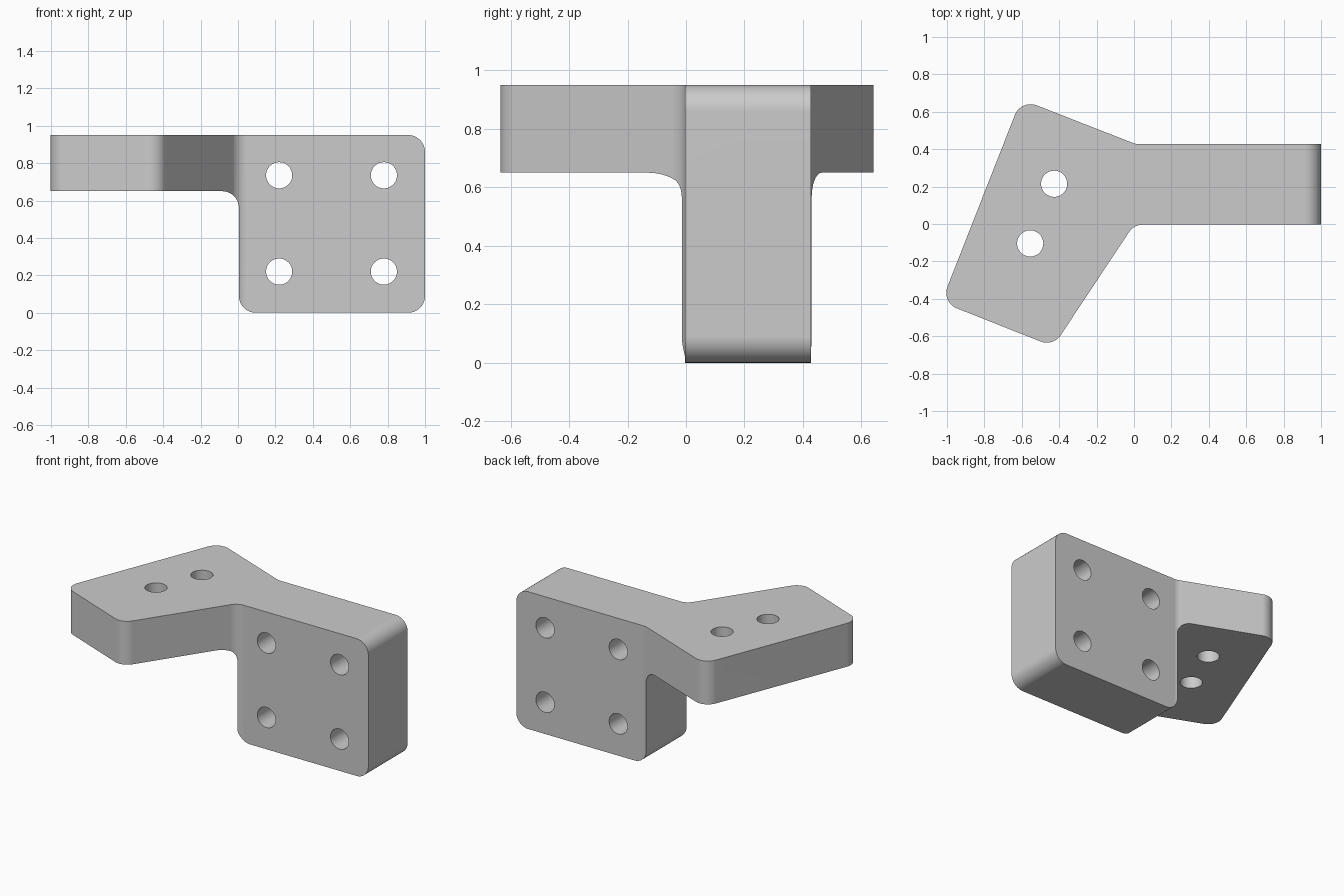
import bpy, bmesh, math
from mathutils import Vector, Matrix

cube = bpy.data.objects.get("Cube")
if cube:
    bpy.data.objects.remove(cube, do_unlink=True)

FILLET = 0.09
HOLE = 0.07

metal = bpy.data.materials.new("light grey")
metal.use_nodes = True
grey = (0.6, 0.6, 0.6, 1)
metal.diffuse_color = grey
metal.node_tree.nodes["Principled BSDF"].inputs["Base Color"].default_value = grey


def rounded(corners, steps=10):
    """Outline with an arc at every corner whose third value is a radius."""
    out = []
    for i, (x, y, r) in enumerate(corners):
        p = Vector((x, y))
        if r == 0:
            out.append(p)
            continue
        a = (Vector(corners[i - 1][:2]) - p).normalized()
        b = (Vector(corners[(i + 1) % len(corners)][:2]) - p).normalized()
        half = a.angle(b) / 2
        centre = p + (a + b).normalized() * (r / math.sin(half))
        start = p + a * (r / math.tan(half)) - centre
        end = p + b * (r / math.tan(half)) - centre
        turn = math.atan2(start.cross(end), start.dot(end))
        out += [centre + Matrix.Rotation(turn * k / steps, 2) @ start
                for k in range(steps + 1)]
    return out


def prism(name, outline, low, high, to_world):
    """Extrude a flat outline from low to high."""
    bm = bmesh.new()
    face = bm.faces.new([bm.verts.new(to_world(p.x, p.y, low)) for p in outline])
    up = Vector(to_world(0, 0, high)) - Vector(to_world(0, 0, low))
    made = bmesh.ops.extrude_face_region(bm, geom=[face])["geom"]
    bmesh.ops.translate(bm, vec=up, verts=[g for g in made if isinstance(g, bmesh.types.BMVert)])
    bmesh.ops.recalc_face_normals(bm, faces=bm.faces)
    mesh = bpy.data.meshes.new(name)
    bm.to_mesh(mesh)
    bm.free()
    mesh.materials.append(metal)
    obj = bpy.data.objects.new(name, mesh)
    bpy.context.collection.objects.link(obj)
    return obj


def upright(u, v, d):
    return (u, v, d)


def frontal(u, v, d):
    return (u, d, v)


def circle(x, y, sides=48):
    return [Vector((x + HOLE * math.cos(math.tau * k / sides),
                    y + HOLE * math.sin(math.tau * k / sides))) for k in range(sides)]


# Plan outline: straight arm on the left, angled wing on the right
plan = rounded([(1, -0.003, 0), (1, 0.427, 0), (0.01, 0.427, FILLET),
                (-0.604, 0.667, FILLET), (-1.03, -0.418, FILLET),
                (-0.432, -0.655, FILLET), (0, -0.003, FILLET)])
bracket = prism("bracket", plan, 0, 0.95, upright)

# Front profile: deep plate under the arm, thin wing
profile = rounded([(1, 0, FILLET), (1, 0.95, FILLET), (-1.2, 0.95, 0),
                   (-1.2, 0.65, 0), (0.005, 0.65, FILLET), (0.005, 0, FILLET)])
cutters = [(prism("profile_cutter", profile, -1, 1, frontal), 'INTERSECT')]

# Bolt holes through the plate and through the wing
for x in (0.22, 0.78):
    for z in (0.22, 0.735):
        cutters.append((prism("plate_hole_cutter", circle(x, z), -1, 1, frontal), 'DIFFERENCE'))
for x, y in ((-0.427, 0.215), (-0.555, -0.104)):
    cutters.append((prism("wing_hole_cutter", circle(x, y), 0.3, 1.2, upright), 'DIFFERENCE'))

for cutter, operation in cutters:
    cutter.hide_render = True
    mod = bracket.modifiers.new(cutter.name, 'BOOLEAN')
    mod.operation = operation
    mod.solver = 'EXACT'
    mod.object = cutter

# Bake the cuts and remove the cutters
graph = bpy.context.evaluated_depsgraph_get()
bracket.data = bpy.data.meshes.new_from_object(bracket.evaluated_get(graph))
bracket.modifiers.clear()
for cutter, _ in cutters:
    bpy.data.objects.remove(cutter, do_unlink=True)

# Smooth fillets and holes, crisp edges elsewhere
bpy.ops.object.select_all(action='DESELECT')
bracket.select_set(True)
bpy.context.view_layer.objects.active = bracket
bpy.ops.object.shade_smooth_by_angle(angle=math.radians(30))
weighted = bracket.modifiers.new("flat_face_normals", 'WEIGHTED_NORMAL')
weighted.keep_sharp = True
